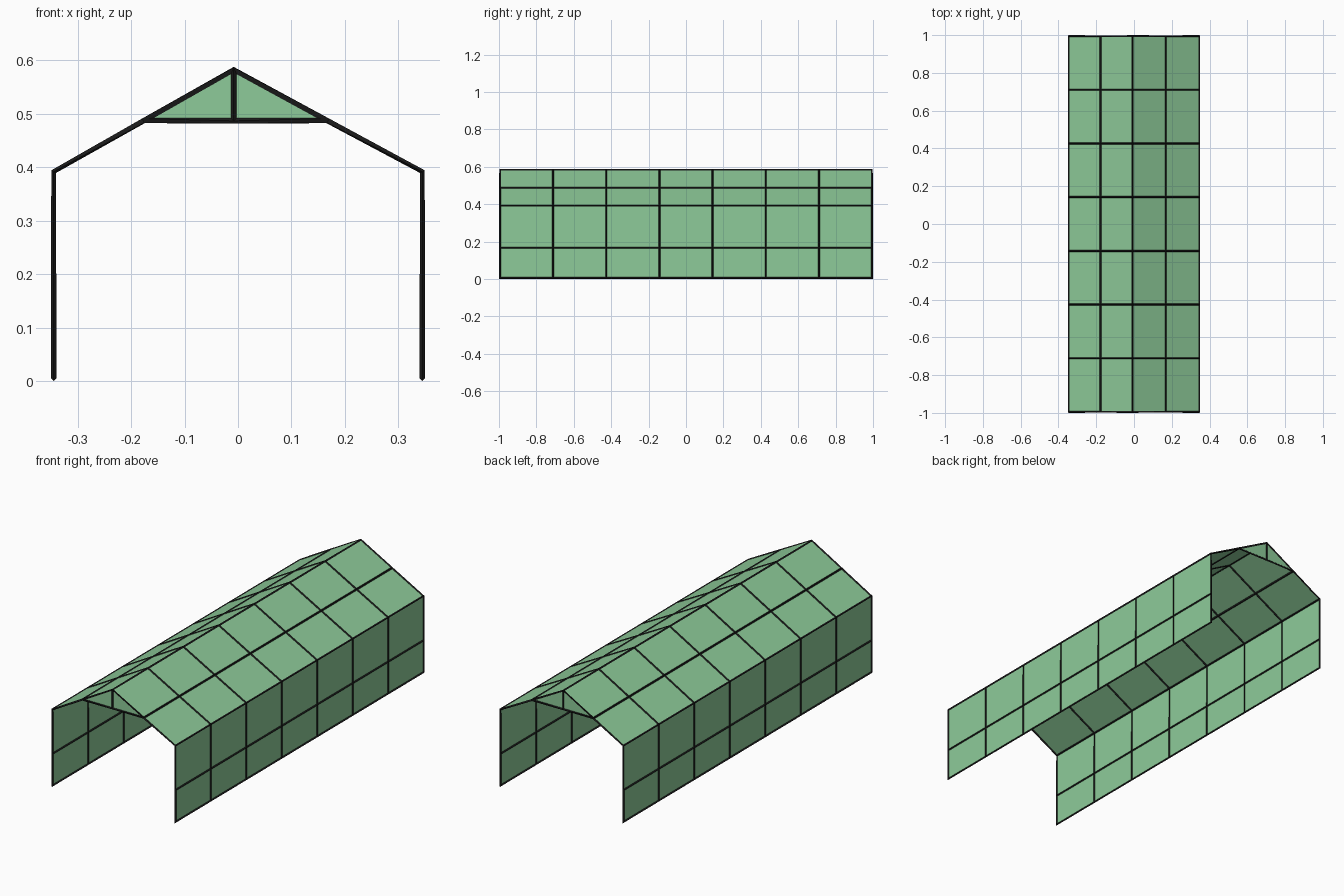
import bpy, bmesh

if "Cube" in bpy.data.objects:
    bpy.data.objects.remove(bpy.data.objects["Cube"])

HALF_LEN, BAYS = 0.995, 7
BAR = 0.01

# cross-section: left wall, roof slopes with purlins, right wall
PROFILE = [(-0.345, 0.005), (-0.345, 0.167), (-0.345, 0.392), (-0.177, 0.487),
           (-0.008, 0.583),
           (0.168, 0.487), (0.345, 0.392), (0.345, 0.167), (0.345, 0.005)]


def material(name, colour):
    m = bpy.data.materials.new(name)
    m.diffuse_color = colour
    m.use_nodes = True
    m.node_tree.nodes["Principled BSDF"].inputs["Base Color"].default_value = m.diffuse_color
    return m


def shell_object(name, mat):
    bm = bmesh.new()
    # walls and roof: the profile swept along the length, one panel per bay
    rows = []
    for i in range(BAYS + 1):
        y = -HALF_LEN + 2 * HALF_LEN * i / BAYS
        rows.append([bm.verts.new((x, y, z)) for x, z in PROFILE])
    for a, b in zip(rows, rows[1:]):
        for j in range(len(PROFILE) - 1):
            bm.faces.new((a[j], b[j], b[j + 1], a[j + 1]))
    # gable triangles on both ends, split by the king post
    for row in (rows[0], rows[-1]):
        left, ridge, right = row[3], row[4], row[5]
        foot = bm.verts.new((ridge.co.x, ridge.co.y, left.co.z))
        bm.faces.new((left, foot, ridge))
        bm.faces.new((foot, right, ridge))
    bmesh.ops.recalc_face_normals(bm, faces=bm.faces)
    mesh = bpy.data.meshes.new(name)
    bm.to_mesh(mesh)
    bm.free()
    mesh.materials.append(mat)
    obj = bpy.data.objects.new(name, mesh)
    bpy.context.collection.objects.link(obj)
    return obj


# green glazing
shell_object("glazing_panels", material("green_glazing", (0.27, 0.6, 0.32, 1)))

# dark bars along every panel edge
frame = shell_object("frame_bars", material("dark_frame", (0.01, 0.01, 0.01, 1)))
wire = frame.modifiers.new("bars", 'WIREFRAME')
wire.thickness = BAR
wire.use_boundary = True
wire.use_replace = True
wire.use_even_offset = True
